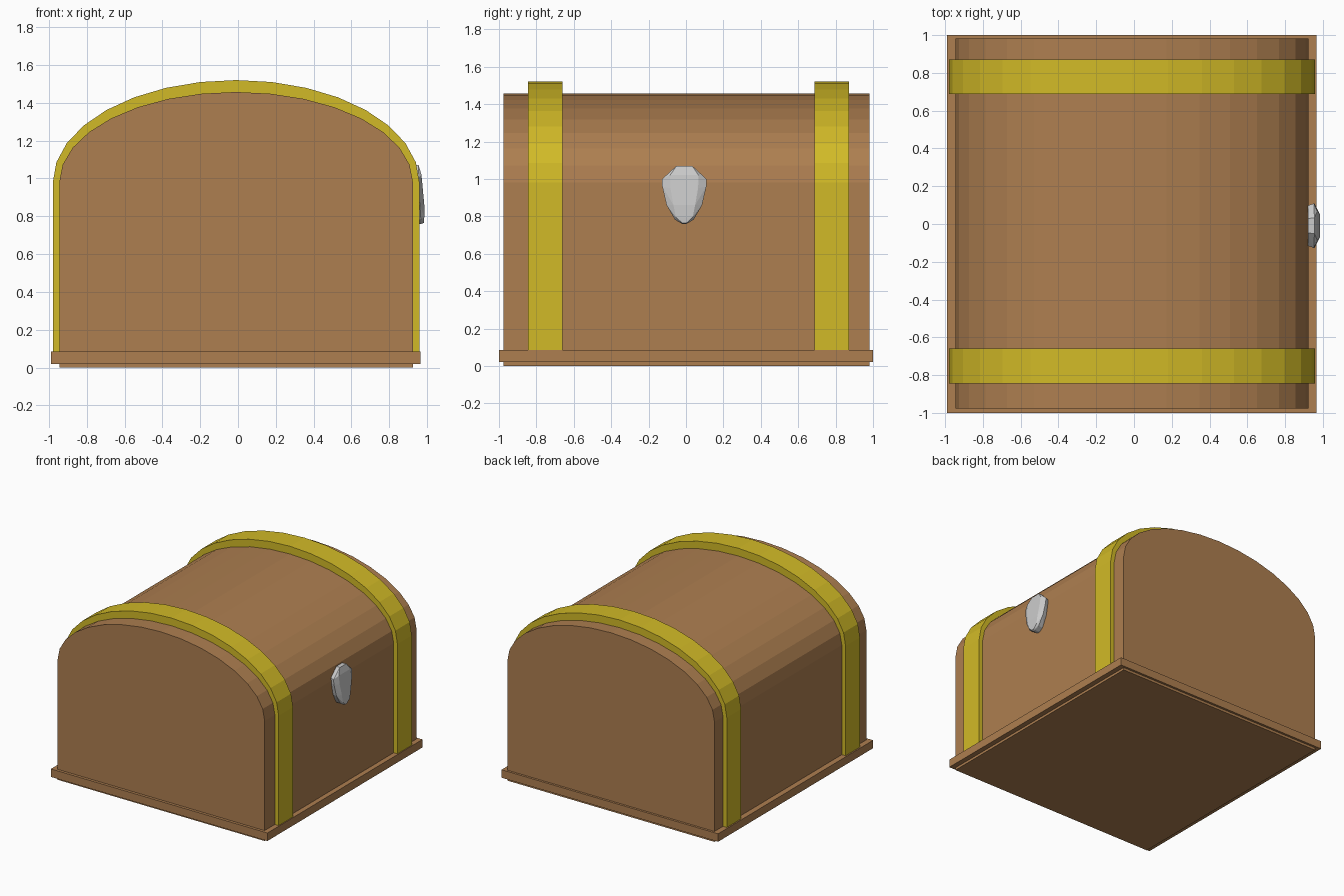
import bpy, bmesh, math

if "Cube" in bpy.data.objects:
    bpy.data.objects.remove(bpy.data.objects["Cube"])

CX = -0.01      # chest centre line
SPRING = 0.98   # height where the curved lid starts


def material(name, rgb):
    m = bpy.data.materials.new(name)
    m.diffuse_color = (*rgb, 1)
    m.use_nodes = True
    m.node_tree.nodes["Principled BSDF"].inputs["Base Color"].default_value = m.diffuse_color
    return m


wood = material("wood", (0.42, 0.21, 0.08))
gold = material("yellow_metal", (0.64, 0.49, 0.02))


def finish(name, bm, mat=None):
    bmesh.ops.recalc_face_normals(bm, faces=bm.faces)
    me = bpy.data.meshes.new(name)
    bm.to_mesh(me)
    bm.free()
    ob = bpy.data.objects.new(name, me)
    bpy.context.collection.objects.link(ob)
    if mat:
        me.materials.append(mat)
    return ob


def box(name, x0, x1, y0, y1, z0, z1, mat):
    bm = bmesh.new()
    bmesh.ops.create_cube(bm, size=1)
    for v in bm.verts:
        v.co.x = (x0 + x1) / 2 + v.co.x * (x1 - x0)
        v.co.y = (y0 + y1) / 2 + v.co.y * (y1 - y0)
        v.co.z = (z0 + z1) / 2 + v.co.z * (z1 - z0)
    return finish(name, bm, mat)


def arc(rx, rz, n=16):
    return [(CX + rx * math.cos(math.pi * i / n),
             SPRING + rz * math.sin(math.pi * i / n)) for i in range(n + 1)]


# Chest body and the plinth around its foot
box("chest_body", CX - 0.935, CX + 0.935, -0.977, 0.982, 0, SPRING, wood)
box("base_plinth", -0.99, 0.966, -1, 1, 0.02, 0.085, wood)

# Barrel lid: half ellipse extruded along y
bm = bmesh.new()
front = bm.faces.new([bm.verts.new((x, -0.977, z)) for x, z in arc(0.935, 0.477)])
ext = bmesh.ops.extrude_face_region(bm, geom=[front], use_keep_orig=True)
for v in ext["geom"]:
    if isinstance(v, bmesh.types.BMVert):
        v.co.y = 0.982
finish("barrel_lid", bm, wood)


# Bands: hollow arches that run over the lid and down both sides
def band(name, y0, y1):
    def path(rx, rz):
        return [(CX + rx, 0.07)] + arc(rx, rz) + [(CX - rx, 0.07)]
    bm = bmesh.new()
    rings = []
    for (xo, zo), (xi, zi) in zip(path(0.969, 0.54), path(0.93, 0.472)):
        rings.append([bm.verts.new(p) for p in
                      ((xo, y0, zo), (xo, y1, zo), (xi, y1, zi), (xi, y0, zi))])
    for a, b in zip(rings, rings[1:]):
        for i in range(4):
            j = (i + 1) % 4
            bm.faces.new((a[i], a[j], b[j], b[i]))
    bm.faces.new(rings[0])
    bm.faces.new(rings[-1])
    finish(name, bm, gold)


band("front_band", -0.845, -0.66)
band("back_band", 0.687, 0.872)

# Latch: faceted shield, (half width, z, x) levels for rim and raised face
rim = [(0.042, 1.07, 0.955), (0.118, 1.0, 0.952), (0.118, 0.96, 0.955),
       (0.095, 0.86, 0.962), (0.05, 0.782, 0.967), (0.012, 0.76, 0.97)]
face = [(0.076, 1.02, 0.97), (0.074, 0.95, 0.976),
        (0.058, 0.86, 0.985), (0.045, 0.795, 0.985), (0.012, 0.765, 0.983)]
bm = bmesh.new()
for side in (-1, 1):
    for w, z, x in rim:
        bm.verts.new((x, side * w - 0.009, z))
        bm.verts.new((0.92, side * w * 0.9 - 0.009, z))
    for w, z, x in face:
        bm.verts.new((x, side * w - 0.009, z))
hull = bmesh.ops.convex_hull(bm, input=bm.verts)
loose = [v for v in bm.verts if not v.link_faces]
bmesh.ops.delete(bm, geom=loose, context='VERTS')
finish("latch", bm)
